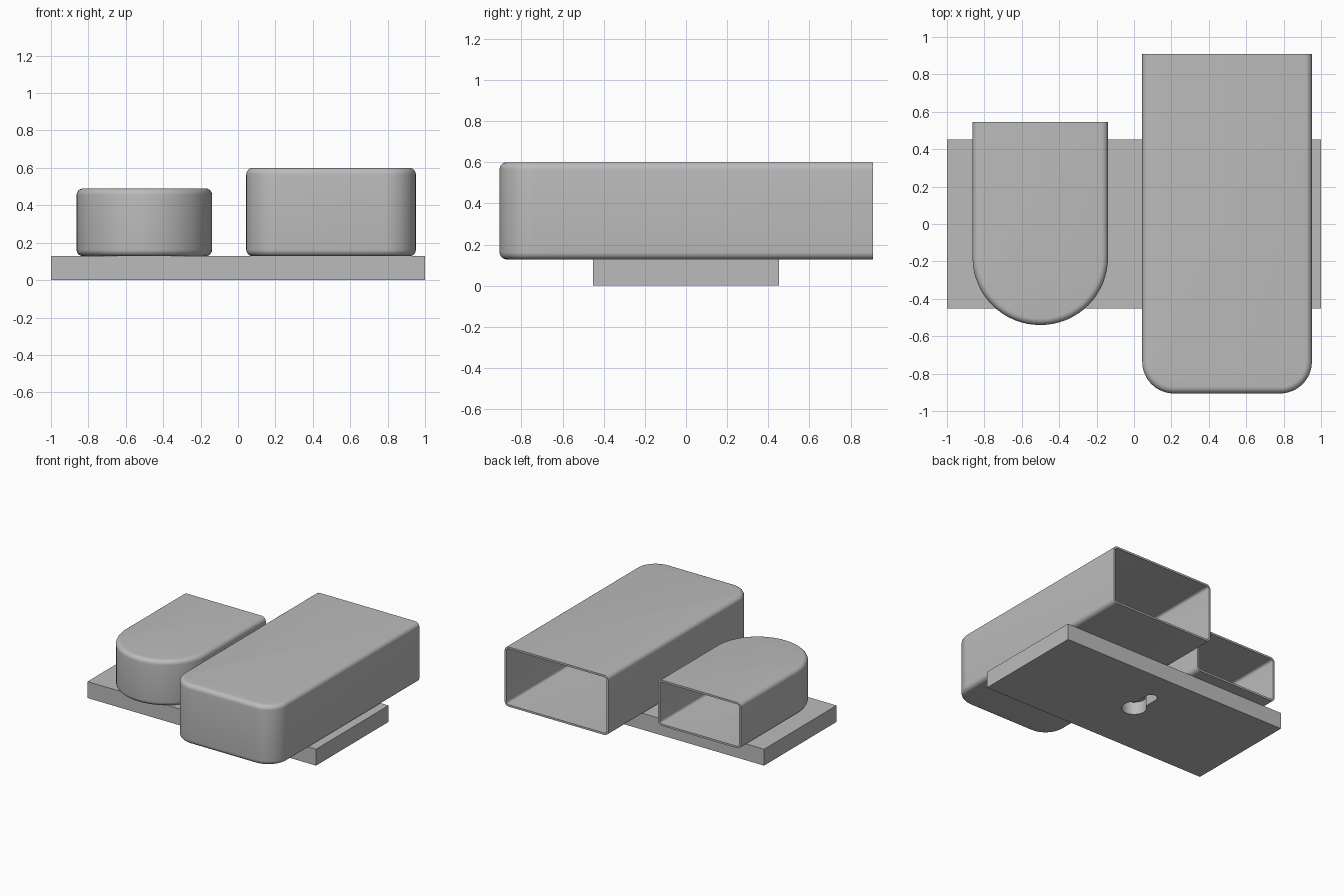
import bpy, bmesh
from math import pi, sin, cos, radians

if "Cube" in bpy.data.objects:
    bpy.data.objects.remove(bpy.data.objects["Cube"])

# One plain grey for everything
grey = bpy.data.materials.new("plain grey")
grey.use_nodes = True
grey.diffuse_color = (0.5, 0.5, 0.5, 1)
grey.node_tree.nodes["Principled BSDF"].inputs["Base Color"].default_value = (0.5, 0.5, 0.5, 1)


def finish(bm, name):
    bmesh.ops.recalc_face_normals(bm, faces=bm.faces)
    mesh = bpy.data.meshes.new(name)
    bm.to_mesh(mesh)
    bm.free()
    mesh.materials.append(grey)
    obj = bpy.data.objects.new(name, mesh)
    bpy.context.collection.objects.link(obj)
    bpy.ops.object.select_all(action='DESELECT')
    obj.select_set(True)
    bpy.context.view_layer.objects.active = obj
    return obj


def arc(cx, cy, r, start, end, steps):
    angles = [radians(start + (end - start) * i / steps) for i in range(steps + 1)]
    return [(cx + r * cos(a), cy + r * sin(a)) for a in angles]


def shell(bm, x0, x1, y0, y1, z0, z1, corner, fillet):
    """Rounded box skin open at the back; returns the verts around the opening."""
    levels = []
    for i in range(7):
        a = pi / 2 * i / 6
        levels.append((fillet * (1 - sin(a)), z0 + fillet * (1 - cos(a))))
    levels += [(d, z0 + z1 - z) for d, z in reversed(levels)]
    rings = []
    for d, z in levels:
        r = corner - d
        plan = [(x0 + d, y1)]
        plan += arc(x0 + corner, y0 + corner, r, 180, 270, 16)
        plan += arc(x1 - corner, y0 + corner, r, 270, 360, 16)
        plan += [(x1 - d, y1)]
        rings.append([bm.verts.new((x, y, z)) for x, y in plan])
    for low, high in zip(rings, rings[1:]):
        for i in range(len(low) - 1):
            bm.faces.new((low[i], low[i + 1], high[i + 1], high[i]))
    bm.faces.new(rings[0])
    bm.faces.new(rings[-1])
    return [r[0] for r in rings] + [r[-1] for r in reversed(rings)]


def holder(name, x0, x1, y0, y1, z0, z1, corner, fillet, wall=0.015):
    bm = bmesh.new()
    outer = shell(bm, x0, x1, y0, y1, z0, z1, corner, fillet)
    inner = shell(bm, x0 + wall, x1 - wall, y0 + wall, y1, z0 + wall, z1 - wall,
                  corner - wall, fillet - wall)
    # Rim joining the outer and inner skins
    for i in range(len(outer)):
        j = (i + 1) % len(outer)
        bm.faces.new((outer[i], outer[j], inner[j], inner[i]))
    finish(bm, name)
    bpy.ops.object.shade_smooth_by_angle(angle=radians(30))


holder("small_round_holder", -0.863, -0.139, -0.54, 0.546, 0.128, 0.49, 0.36, 0.035)
holder("large_holder", 0.044, 0.951, -0.906, 0.908, 0.128, 0.60, 0.17, 0.035)

# Base plate
bm = bmesh.new()
bmesh.ops.create_cube(bm, size=1)
for v in bm.verts:
    v.co = (v.co.x * 2, v.co.y * 0.906, (v.co.z + 0.5) * 0.13)
base = finish(bm, "base_plate")

# Blind keyhole slot in the underside, for hanging on a screw
bm = bmesh.new()
outline = arc(0, 0, 0.09, 120, 420, 30) + arc(0, 0.19, 0.045, 0, 180, 16)
face = bm.faces.new([bm.verts.new((x, y, -0.05)) for x, y in outline])
top = bmesh.ops.extrude_face_region(bm, geom=[face])["geom"]
for v in top:
    if isinstance(v, bmesh.types.BMVert):
        v.co.z = 0.1
cutter = finish(bm, "keyhole_cutter")
cutter.hide_render = True

cut = base.modifiers.new("keyhole", 'BOOLEAN')
cut.operation = 'DIFFERENCE'
cut.solver = 'EXACT'
cut.object = cutter
bpy.ops.object.select_all(action='DESELECT')
base.select_set(True)
bpy.context.view_layer.objects.active = base
bpy.ops.object.modifier_apply(modifier="keyhole")
bpy.data.objects.remove(cutter)
bpy.ops.object.shade_smooth_by_angle(angle=radians(30))
